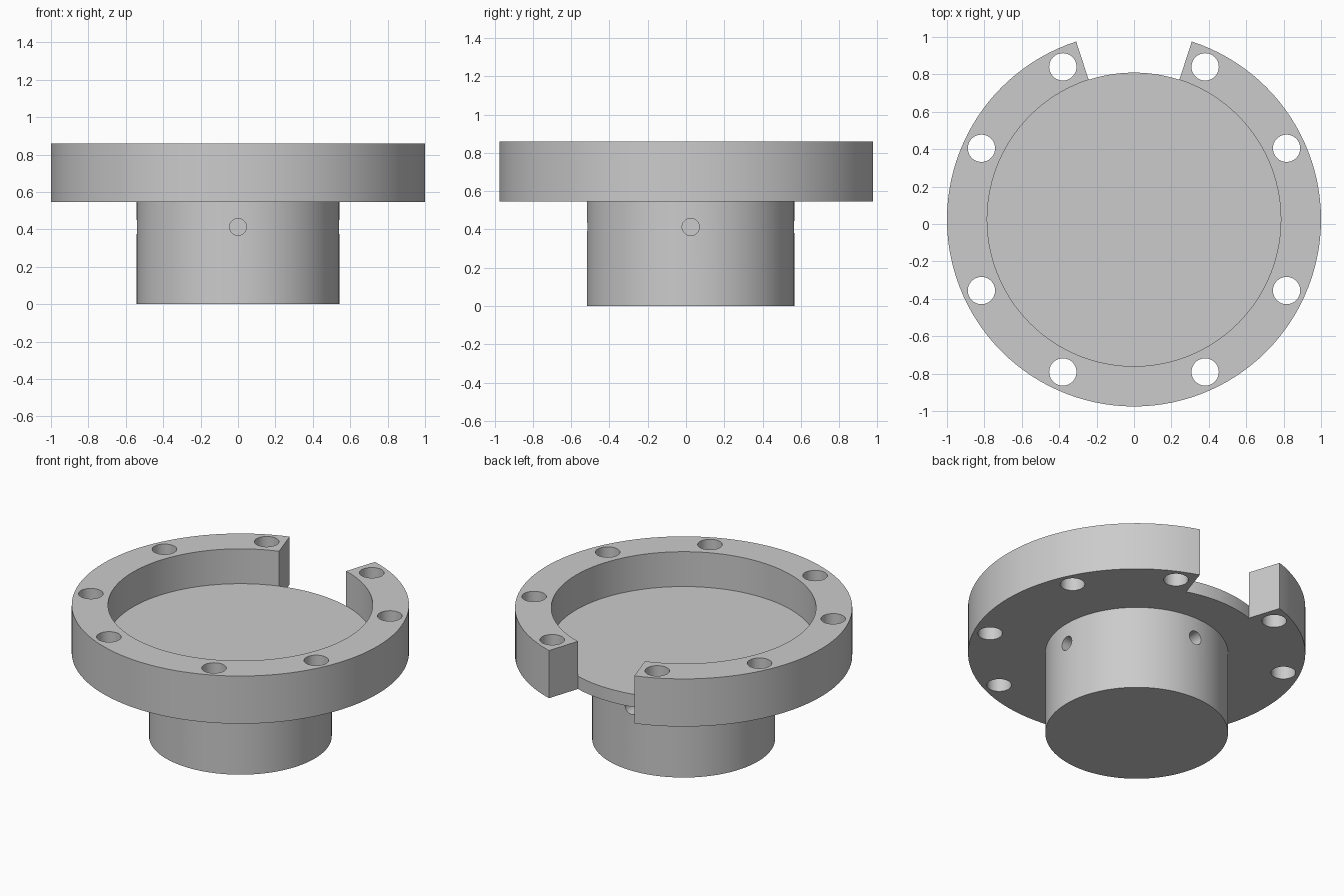
import bpy, bmesh
from math import cos, sin, radians
from mathutils import Matrix

cube = bpy.data.objects.get("Cube")
if cube:
    bpy.data.objects.remove(cube, do_unlink=True)

# Main dimensions
CY = 0.0245                       # axis offset caused by the notch
R_STEM, R_POCKET, R_RIM = 0.542, 0.785, 1.0
Z_FLANGE, Z_FLOOR, Z_TOP = 0.547, 0.631, 0.859
SEGMENTS, STEP = 120, 3
NOTCH_START, NOTCH_END = 72, 108  # degrees

grey = bpy.data.materials.new("light grey")
grey.use_nodes = True
colour = (0.6, 0.6, 0.6, 1)
grey.diffuse_color = colour
grey.node_tree.nodes["Principled BSDF"].inputs["Base Color"].default_value = colour


def new_object(name, bm):
    bmesh.ops.recalc_face_normals(bm, faces=bm.faces[:])
    mesh = bpy.data.meshes.new(name)
    bm.to_mesh(mesh)
    bm.free()
    mesh.materials.append(grey)
    obj = bpy.data.objects.new(name, mesh)
    bpy.context.collection.objects.link(obj)
    return obj


# Flanged hub: revolved profile, with the rim left out across the notch
bm = bmesh.new()
cache = {}


def vert(r, z, i):
    i = i % SEGMENTS if r else 0
    if (r, z, i) not in cache:
        a = radians(i * STEP)
        cache[r, z, i] = bm.verts.new((r * cos(a), CY + r * sin(a), z))
    return cache[r, z, i]


def revolve(profile, i):
    for p, q in zip(profile, profile[1:]):
        corners = [vert(*p, i), vert(*p, i + 1), vert(*q, i + 1), vert(*q, i)]
        bm.faces.new(list(dict.fromkeys(corners)))


lower = [(0, 0), (R_STEM, 0), (R_STEM, Z_FLANGE), (R_POCKET, Z_FLANGE)]
rim = [(R_POCKET, Z_FLANGE), (R_RIM, Z_FLANGE), (R_RIM, Z_TOP),
       (R_POCKET, Z_TOP), (R_POCKET, Z_FLOOR)]
lip = [(R_POCKET, Z_FLANGE), (R_POCKET, Z_FLOOR)]
floor = [(R_POCKET, Z_FLOOR), (0, Z_FLOOR)]
for i in range(SEGMENTS):
    in_notch = NOTCH_START <= i * STEP < NOTCH_END
    for part in (lower, lip if in_notch else rim, floor):
        revolve(part, i)
for angle in (NOTCH_START, NOTCH_END):
    bm.faces.new([vert(*p, angle // STEP) for p in rim])
hub = new_object("flanged_hub", bm)

# Cutters: eight bolt holes and four blind set screw holes
bm = bmesh.new()
for side in (0, 180):
    for a in (-65, -25, 25, 65):
        t = radians(side + a)
        place = Matrix.Translation((0.9 * cos(t), CY + 0.9 * sin(t), 0.7))
        bmesh.ops.create_cone(bm, cap_ends=True, segments=40, radius1=0.073,
                              radius2=0.073, depth=0.6, matrix=place)
for a in range(0, 360, 90):
    place = (Matrix.Translation((0, CY, 0.413)) @ Matrix.Rotation(radians(a), 4, "Z")
             @ Matrix.Translation((0.5, 0, 0)) @ Matrix.Rotation(radians(90), 4, "Y"))
    bmesh.ops.create_cone(bm, cap_ends=True, segments=32, radius1=0.045,
                          radius2=0.045, depth=0.3, matrix=place)
cutter = new_object("hole_cutter", bm)
cutter.hide_render = True

# Drill the holes, then shade smooth with crisp edges
cut = hub.modifiers.new("holes", "BOOLEAN")
cut.operation = "DIFFERENCE"
cut.solver = "EXACT"
cut.object = cutter
bpy.ops.object.select_all(action="DESELECT")
hub.select_set(True)
bpy.context.view_layer.objects.active = hub
bpy.ops.object.modifier_apply(modifier=cut.name)
bpy.data.objects.remove(cutter, do_unlink=True)
bpy.ops.object.shade_smooth_by_angle(angle=radians(30))
